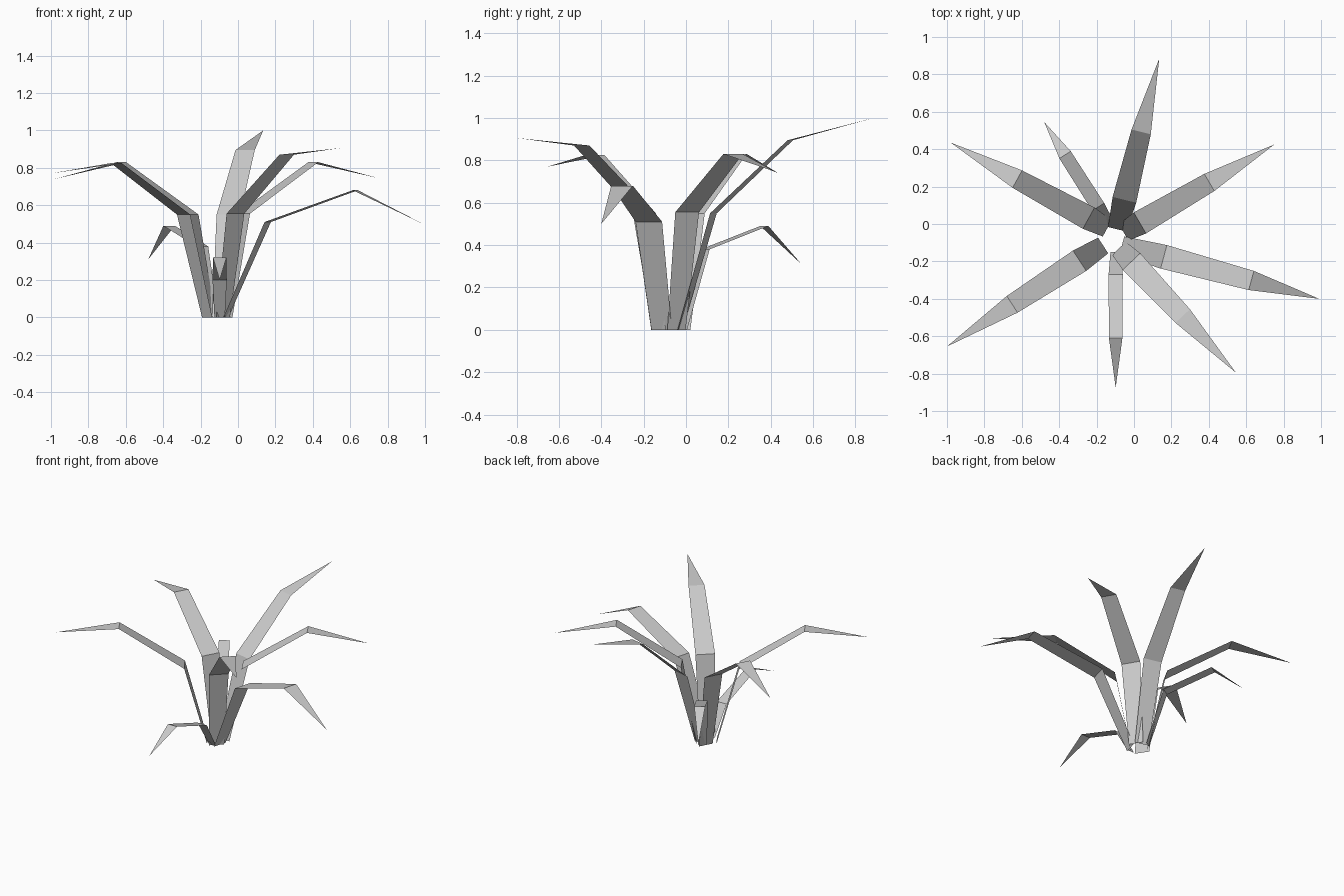
import bpy
from mathutils import Vector

if "Cube" in bpy.data.objects:
    bpy.data.objects.remove(bpy.data.objects["Cube"])

# Blade widths at the base, middle and bend
LARGE = (0.10, 0.13, 0.106)
SMALL = (0.056, 0.076, 0.072)


def leaf(name, base, tip, mid, bend, widths):
    """Flat blade: two folded quads and a pointed end.
    mid and bend are (distance from base, height)."""
    start = Vector((*base, 0))
    end = Vector(tip)
    out = Vector((end.x - start.x, end.y - start.y, 0)).normalized()
    across = Vector((-out.y, out.x, 0))
    verts = []
    for (dist, height), width in zip(((0, 0), mid, bend), widths):
        centre = start + out * dist + Vector((0, 0, height))
        verts += [centre - across * width / 2, centre + across * width / 2]
    verts.append(end)
    faces = [(0, 2, 3, 1), (2, 4, 5, 3), (4, 6, 5)]
    mesh = bpy.data.meshes.new(name)
    mesh.from_pydata(verts, [], [tuple(reversed(f)) for f in faces])
    obj = bpy.data.objects.new(name, mesh)
    bpy.context.collection.objects.link(obj)


# Large leaves around the clump
leaf("leaf_back", (-0.09, -0.028), (0.135, 0.885, 1.0), (0.162, 0.55), (0.536, 0.895), LARGE)
leaf("leaf_back_right", (-0.055, -0.045), (0.75, 0.425, 0.745), (0.10, 0.555), (0.53, 0.83), LARGE)
leaf("leaf_right", (-0.065, -0.115), (0.99, -0.40, 0.50), (0.232, 0.51), (0.717, 0.68), LARGE)
leaf("leaf_front_right", (-0.08, -0.13), (0.545, -0.795, 0.905), (0.097, 0.555), (0.497, 0.87), LARGE)
leaf("leaf_front_left", (-0.165, -0.115), (-1.0, -0.655, 0.77), (0.15, 0.55), (0.579, 0.825), LARGE)
leaf("leaf_back_left", (-0.143, -0.023), (-0.98, 0.435, 0.74), (0.113, 0.55), (0.548, 0.83), LARGE)

# Small drooping leaves
leaf("small_leaf_front", (-0.098, -0.15), (-0.098, -0.875, 0.20), (0.12, 0.20), (0.46, 0.32), SMALL)
leaf("small_leaf_back", (-0.127, -0.01), (-0.48, 0.545, 0.31), (0.12, 0.38), (0.45, 0.49), SMALL)
